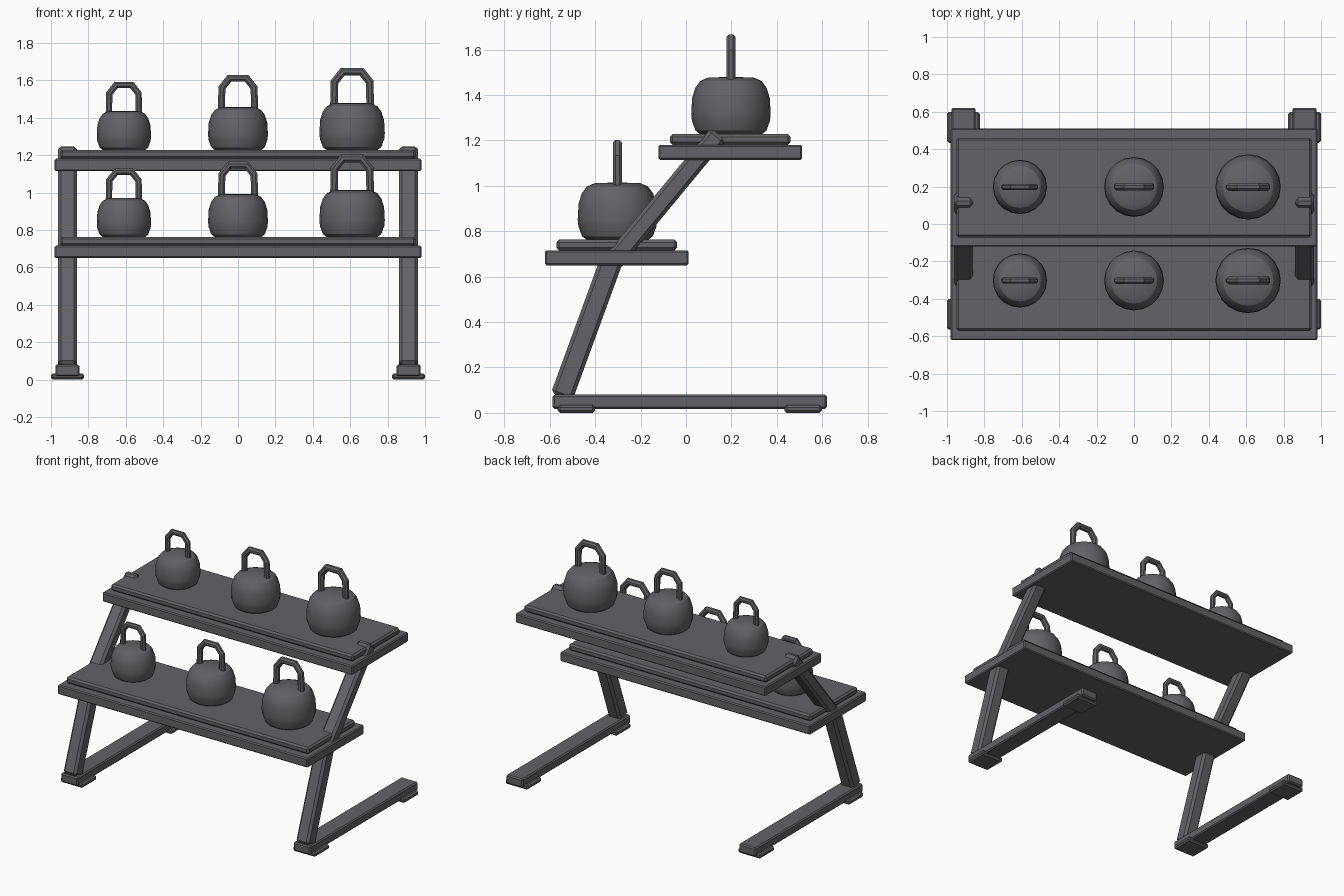
import bpy, bmesh, math
from mathutils import Vector, Matrix

cube = bpy.data.objects.get("Cube")
if cube:
    bpy.data.objects.remove(cube, do_unlink=True)

iron = bpy.data.materials.new("dark_grey_iron")
iron.use_nodes = True
GREY = (0.125, 0.122, 0.135, 1)
iron.diffuse_color = GREY
iron.node_tree.nodes["Principled BSDF"].inputs["Base Color"].default_value = GREY


def finish(name, bm, smooth=None):
    bmesh.ops.recalc_face_normals(bm, faces=bm.faces)
    mesh = bpy.data.meshes.new(name)
    bm.to_mesh(mesh)
    bm.free()
    mesh.materials.append(iron)
    obj = bpy.data.objects.new(name, mesh)
    bpy.context.collection.objects.link(obj)
    if smooth:
        bpy.ops.object.select_all(action='DESELECT')
        obj.select_set(True)
        bpy.context.view_layer.objects.active = obj
        bpy.ops.object.shade_smooth_by_angle(angle=math.radians(smooth))
    return obj


def bevelled_box(name, size, matrix, bevel, segments=1):
    bm = bmesh.new()
    bmesh.ops.create_cube(bm, size=1, matrix=Matrix.Diagonal((*size, 1)))
    bmesh.ops.bevel(bm, geom=bm.edges[:], offset=bevel, segments=segments,
                    profile=0.5, affect='EDGES')
    bm.transform(matrix)
    return finish(name, bm)


def box(name, low, high, bevel):
    low, high = Vector(low), Vector(high)
    return bevelled_box(name, high - low, Matrix.Translation((low + high) / 2), bevel)


def post(name, x, start, end, width, depth):
    # Bevelled bar between two (y, z) points
    a, b = Vector((x, *start)), Vector((x, *end))
    tilt = Matrix.Rotation(-math.atan2(b.y - a.y, b.z - a.z), 4, 'X')
    return bevelled_box(name, (width, depth, (b - a).length),
                        Matrix.Translation((a + b) / 2) @ tilt, 0.016)


# Shelves, each with a raised mat
TIERS = {"lower": (-0.305, 0.65), "upper": (0.195, 1.115)}
for tier, (y, z) in TIERS.items():
    box(tier + "_shelf", (-0.98, y - 0.316, z), (0.98, y + 0.316, z + 0.066), 0.007)
    box(tier + "_mat", (-0.95, y - 0.266, z + 0.066), (0.95, y + 0.266, z + 0.113), 0.012)

# Side frames
for side, s in (("left", 1), ("right", -1)):
    x = 0.912 * s
    box(side + "_base_beam", (x - 0.065, -0.588, 0.018), (x + 0.065, 0.62, 0.08), 0.008)
    for end, y in (("front", -0.483), ("back", 0.516)):
        box(f"{side}_{end}_foot", (x - 0.088, y - 0.082, 0), (x + 0.088, y + 0.082, 0.034), 0.01)
    post(side + "_lower_post", x, (-0.548, 0.07), (-0.325, 0.68), 0.1, 0.1)
    post(side + "_upper_post", x, (-0.335, 0.65), (0.143, 1.228), 0.1, 0.086)

# Kettlebells
BODY = [(0, 0), (0.135, 0), (0.156, 0.016), (0.172, 0.06), (0.175, 0.09), (0.171, 0.16),
        (0.157, 0.205), (0.135, 0.235), (0.1, 0.25), (0, 0.253)]
HANDLE = [(0.098, 0.19), (0.094, 0.365), (0.05, 0.42)]


def kettlebell(name, x, y, z, scale):
    place = Matrix.Translation((x, y, z)) @ Matrix.Scale(scale, 4)
    # Body, a turned profile
    bm = bmesh.new()
    verts = [bm.verts.new((r, 0, h)) for r, h in BODY]
    edges = [bm.edges.new(pair) for pair in zip(verts, verts[1:])]
    bmesh.ops.spin(bm, geom=verts + edges, cent=(0, 0, 0), axis=(0, 0, 1),
                   angle=math.tau, steps=20)
    bmesh.ops.remove_doubles(bm, verts=bm.verts, dist=0.0005)
    bm.transform(place)
    finish(name + "_body", bm, 30)

    # Handle, an eight-sided ring swept along an angular arch
    path = [Vector((a, 0, h)) for a, h in HANDLE]
    path += [Vector((-p.x, 0, p.z)) for p in reversed(path)]
    bm = bmesh.new()
    rings = []
    for i, p in enumerate(path):
        into = (p - path[i - 1]).normalized() if i else Vector((0, 0, 1))
        out = (path[i + 1] - p).normalized() if i + 1 < len(path) else into
        tangent = (into + out).normalized()
        across = tangent.cross(Vector((0, 1, 0))) / tangent.dot(into)
        rings.append([bm.verts.new(p + 0.022 * (math.cos(t) * across
                                                + math.sin(t) * Vector((0, 1, 0))))
                      for t in [math.tau * (k + 0.5) / 8 for k in range(8)]])
    for a, b in zip(rings, rings[1:]):
        for k in range(8):
            n = (k + 1) % 8
            bm.faces.new((a[k], a[n], b[n], b[k]))
    bm.faces.new(rings[0])
    bm.faces.new(rings[-1])
    bm.transform(place)
    finish(name + "_handle", bm)


for tier, (y, z) in TIERS.items():
    for size, x, scale in (("small", -0.61, 0.83), ("medium", 0, 0.915), ("large", 0.61, 1)):
        kettlebell(f"{tier}_{size}_kettlebell", x, y + 0.003, z + 0.112, scale)
